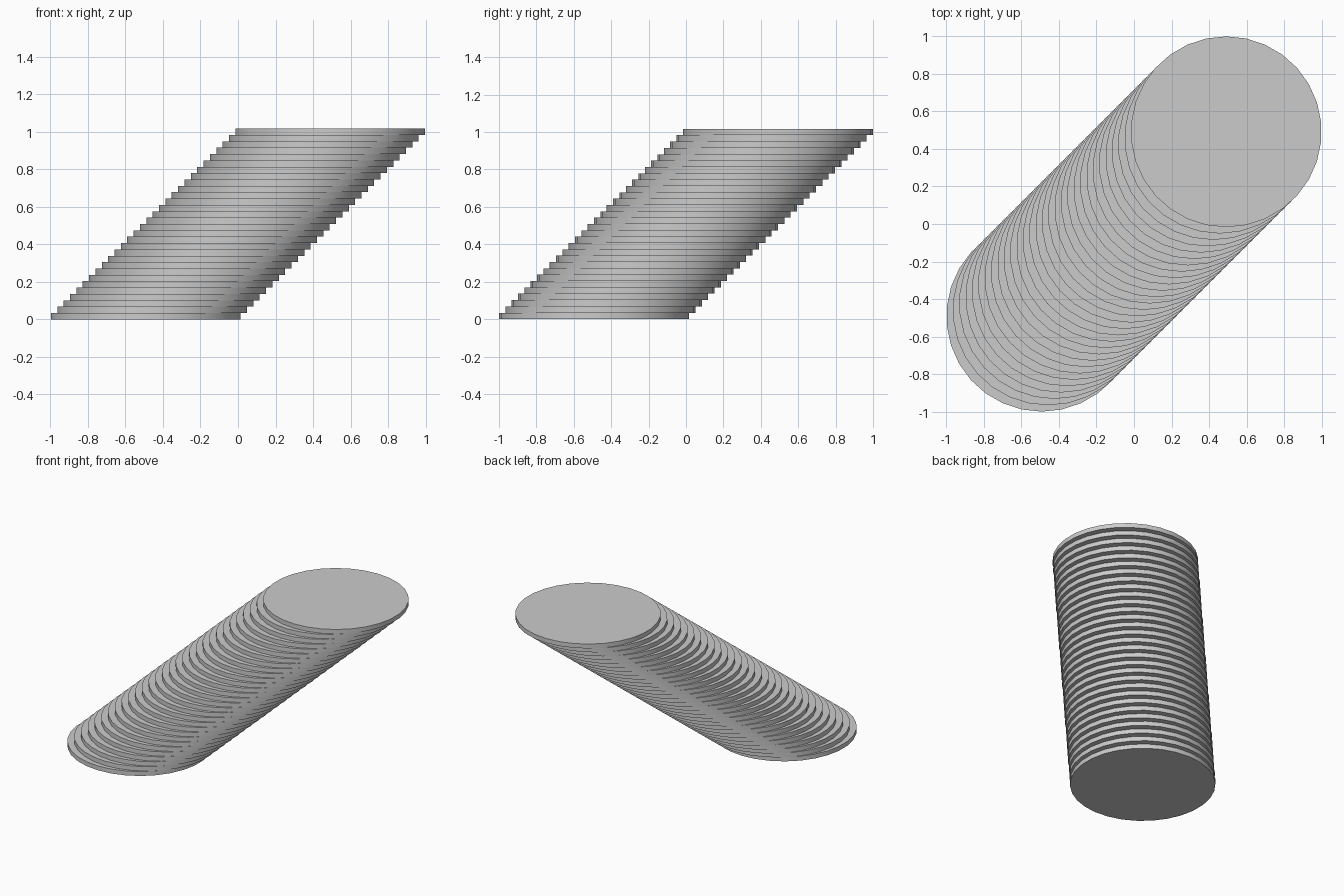
import bpy
import bmesh
from mathutils import Matrix, Vector

cube = bpy.data.objects.get("Cube")
if cube:
    bpy.data.objects.remove(cube, do_unlink=True)

COUNT = 30                 # discs in the leaning stack
SIDES = 30
STEP = 2 / (2 * COUNT - 1)  # disc thickness and sideways shift
RADIUS = STEP * COUNT / 2

# Plain grey for every disc
grey = bpy.data.materials.new("light grey")
grey.use_nodes = True
colour = (0.6, 0.6, 0.6, 1)
grey.diffuse_color = colour
grey.node_tree.nodes["Principled BSDF"].inputs["Base Color"].default_value = colour

# One disc mesh, shared by the whole stack
mesh = bpy.data.meshes.new("disc")
bm = bmesh.new()
bmesh.ops.create_cone(bm, cap_ends=True, segments=SIDES, radius1=RADIUS,
                      radius2=RADIUS, depth=STEP,
                      matrix=Matrix.Translation((0, 0, STEP / 2)))
for face in bm.faces:
    face.smooth = abs(face.normal.z) < 0.5
for edge in bm.edges:
    edge.smooth = edge.calc_face_angle() < 0.6
bm.to_mesh(mesh)
bm.free()
mesh.materials.append(grey)

# Each disc sits one step up, right and back from the one below
for i in range(COUNT):
    disc = bpy.data.objects.new(f"disc_{i + 1}", mesh)
    shift = (i - (COUNT - 1) / 2) * STEP
    disc.location = Vector((shift, shift, i * STEP))
    bpy.context.collection.objects.link(disc)
